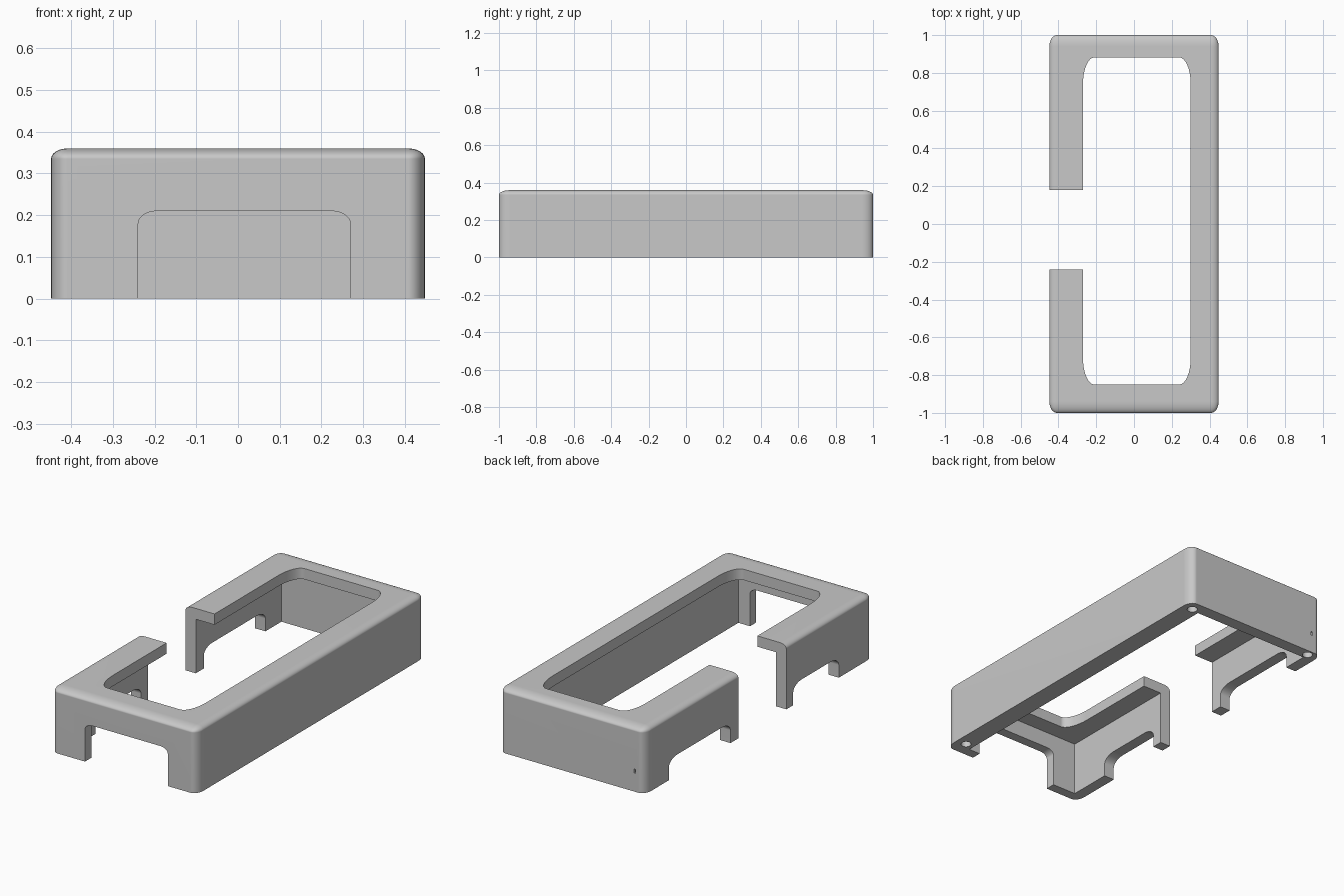
import bpy
import bmesh
import math

cube = bpy.data.objects.get("Cube")
if cube:
    bpy.data.objects.remove(cube, do_unlink=True)

grey = bpy.data.materials.new("light grey plastic")
grey.use_nodes = True
COLOUR = (0.58, 0.58, 0.58, 1)
grey.diffuse_color = COLOUR
grey.node_tree.nodes["Principled BSDF"].inputs["Base Color"].default_value = COLOUR

LENGTH, WIDTH, HEIGHT = 2.0, 0.896, 0.36


def add_object(name, bm):
    bmesh.ops.recalc_face_normals(bm, faces=bm.faces)
    mesh = bpy.data.meshes.new(name)
    bm.to_mesh(mesh)
    bm.free()
    mesh.materials.append(grey)
    obj = bpy.data.objects.new(name, mesh)
    bpy.context.collection.objects.link(obj)
    return obj


def outline(u0, u1, v0, v1, ru, rv, steps=8):
    """Rectangle with elliptical corners, counter-clockwise."""
    if not ru:
        return [(u0, v0), (u1, v0), (u1, v1), (u0, v1)]
    corners = [(u1 - ru, v1 - rv), (u0 + ru, v1 - rv),
               (u0 + ru, v0 + rv), (u1 - ru, v0 + rv)]
    points = []
    for quarter, (cu, cv) in enumerate(corners):
        for i in range(steps + 1):
            a = (quarter + i / steps) * math.pi / 2
            points.append((cu + ru * math.cos(a), cv + rv * math.sin(a)))
    return points


def cut(target, axis, rect, span, radii=(0, 0)):
    """Subtract an outline extruded along the given axis."""
    place = {"x": lambda u, v, w: (w, u, v),
             "y": lambda u, v, w: (u, w, v),
             "z": lambda u, v, w: (u, v, w)}[axis]
    bm = bmesh.new()
    points = outline(*rect, *radii)
    low, high = [[bm.verts.new(place(u, v, w)) for u, v in points] for w in span]
    bm.faces.new(low)
    bm.faces.new(high)
    n = len(points)
    for i in range(n):
        j = (i + 1) % n
        bm.faces.new((low[i], low[j], high[j], high[i]))
    cutter = add_object("cutter", bm)
    cutter.hide_render = True
    mod = target.modifiers.new("cut", "BOOLEAN")
    mod.operation = "DIFFERENCE"
    mod.solver = "EXACT"
    mod.object = cutter
    bpy.ops.object.modifier_apply(modifier=mod.name)
    bpy.data.objects.remove(cutter, do_unlink=True)


# Outer body: bevelled at unit radius, then scaled so the rounding is elliptical
rx, ry, rz = 0.04, 0.06, 0.025
bm = bmesh.new()
bmesh.ops.create_cube(bm, size=1)
bmesh.ops.translate(bm, verts=bm.verts, vec=(0, 0, 0.5))
bmesh.ops.scale(bm, verts=bm.verts, vec=(WIDTH / rx, LENGTH / ry, HEIGHT / rz))
edges = [e for e in bm.edges if any(v.co.z > 1 for v in e.verts)]
bmesh.ops.bevel(bm, geom=edges, offset=1, segments=6, profile=0.5, affect="EDGES")
bmesh.ops.scale(bm, verts=bm.verts, vec=(rx, ry, rz))
frame = add_object("cover_frame", bm)
bpy.context.view_layer.objects.active = frame
frame.select_set(True)

# Hollow inside, open at the bottom; the unbroken side wall is thicker
cut(frame, "z", (-0.385, 0.34, -0.945, 0.93), (-0.1, 0.30))

# Window in the roof
cut(frame, "z", (-0.27, 0.30, -0.85, 0.882), (0.2, 0.5), (0.06, 0.14))

# Arch in the front wall
cut(frame, "y", (-0.239, 0.269, -0.2, 0.21), (-1.2, -0.9), (0.045, 0.03))

# Gap through the side wall and roof
cut(frame, "z", (-0.6, -0.2, -0.24, 0.18), (-0.2, 0.6))

# Two low arches in the side wall
for y0, y1 in ((-0.70, -0.30), (0.25, 0.79)):
    cut(frame, "x", (y0, y1, -0.2, 0.115), (-0.6, -0.35), (0.075, 0.045))

# Round sockets under three corners
r = 0.027
for x, y in ((0.388, 0.94), (-0.385, 0.963), (0.388, -0.915)):
    cut(frame, "z", (x - r, x + r, y - r, y + r), (-0.1, 0.08), (r, r))

# Small slot in the back wall
cut(frame, "y", (-0.389, -0.38, 0.103, 0.125), (0.98, 1.1))

# Smooth fillets with flat main faces
bpy.ops.object.shade_smooth_by_angle(angle=math.radians(30))
weighted = frame.modifiers.new("flat main faces", "WEIGHTED_NORMAL")
weighted.keep_sharp = True
